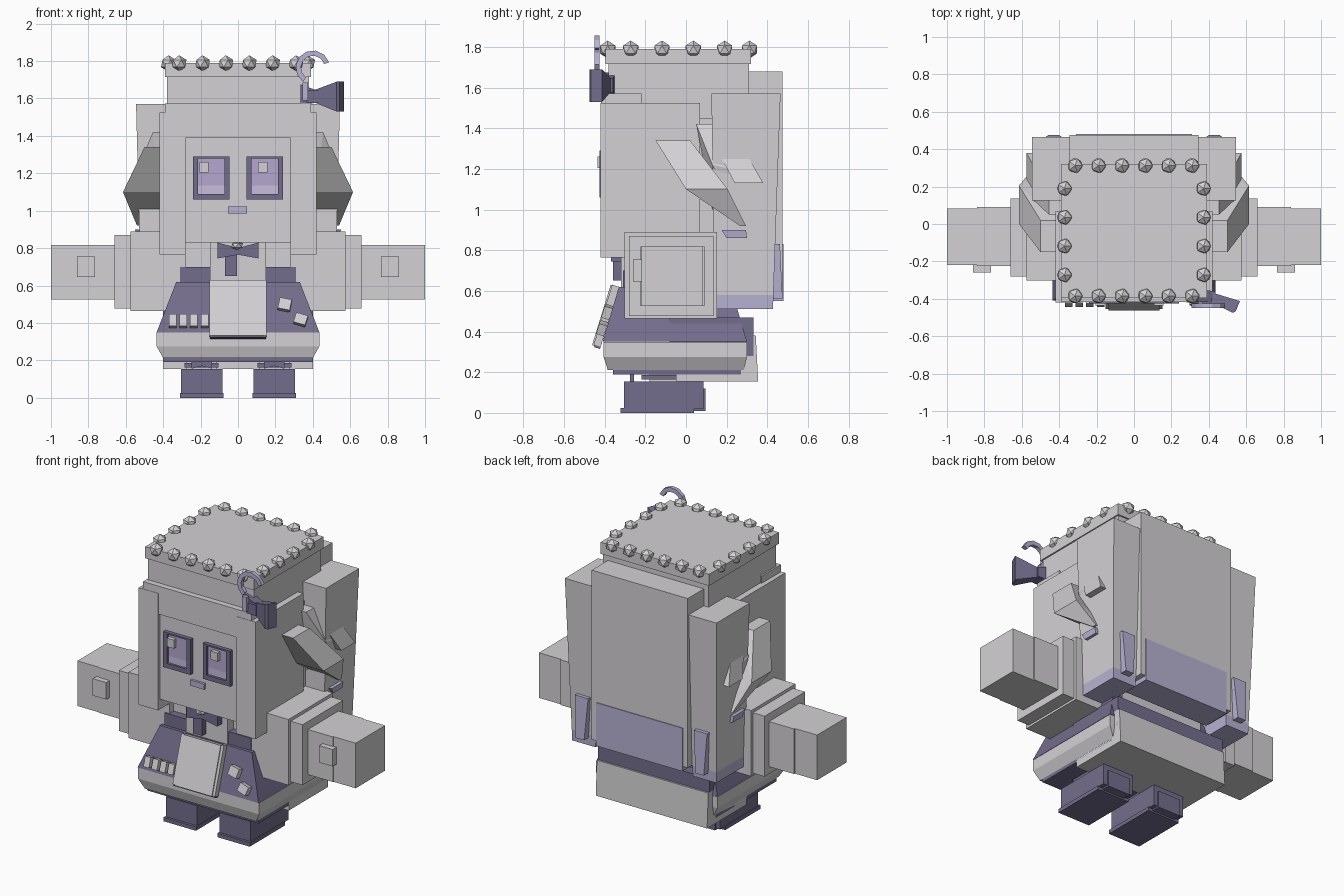
import bpy, bmesh, math
from mathutils import Matrix, Vector, Euler


def material(name, rgb):
    m = bpy.data.materials.new(name)
    m.diffuse_color = (*rgb, 1)
    return m


LIGHT = material("pale grey", (0.66, 0.64, 0.66))
DARK = material("slate purple", (0.175, 0.155, 0.265))
TIP = material("lavender grey", (0.48, 0.45, 0.66))
IRIS = material("iris lavender", (0.46, 0.39, 0.62))
GLOW = material("light lavender", (0.58, 0.52, 0.73))


def finish(name, bm, mat):
    bmesh.ops.recalc_face_normals(bm, faces=bm.faces)
    me = bpy.data.meshes.new(name)
    bm.to_mesh(me)
    bm.free()
    me.materials.append(mat)
    ob = bpy.data.objects.new(name, me)
    bpy.context.collection.objects.link(ob)
    return ob


def hull(name, pts, mat):
    bm = bmesh.new()
    for p in pts:
        bm.verts.new(p)
    bmesh.ops.convex_hull(bm, input=bm.verts)
    bmesh.ops.dissolve_limit(bm, angle_limit=0.01, verts=bm.verts, edges=bm.edges)
    return finish(name, bm, mat)


def box(name, x, y, z, mat, rot=None):
    """Box from ranges, optionally turned about its own centre."""
    c = Vector((sum(x) / 2, sum(y) / 2, sum(z) / 2))
    pts = [Vector((i, j, k)) for i in x for j in y for k in z]
    if rot:
        r = Euler(rot).to_matrix()
        pts = [r @ (p - c) + c for p in pts]
    return hull(name, pts, mat)


def frustum(name, low, high, z, mat):
    """Tapered block: low and high are (x0, x1, y0, y1)."""
    pts = [(x, y, h) for r, h in ((low, z[0]), (high, z[1]))
           for x in r[:2] for y in r[2:]]
    return hull(name, pts, mat)


SIDES = (("left", -1), ("right", 1))


def pair_box(name, x, y, z, mat):
    for label, s in SIDES:
        box(f"{name}_{label}", [s * v for v in x], y, z, mat)


def pair_hull(name, pts, mat):
    for label, s in SIDES:
        hull(f"{name}_{label}", [(s * p[0], p[1], p[2]) for p in pts], mat)


# Head, hair and face
box("head", (-0.39, 0.39), (-0.40, 0.31), (0.83, 1.45), LIGHT)
pair_box("side_hair", (0.28, 0.42), (-0.42, 0.07), (0.765, 1.525), LIGHT)
box("fringe", (-0.39, 0.39), (-0.418, -0.22), (1.39, 1.572), LIGHT)
box("back_hair", (-0.345, 0.345), (0.28, 0.475), (0.58, 1.68), LIGHT)
box("back_hair_tip", (-0.31, 0.31), (0.29, 0.48), (0.55, 0.83), TIP)
for label, s in SIDES:
    def span(a, b, c, d):
        return (s * a, s * b, c, d)
    frustum(f"hair_column_{label}", span(0.345, 0.52, 0.14, 0.43),
            span(0.345, 0.545, 0.125, 0.465), (0.58, 1.57), LIGHT)
    frustum(f"hair_column_tip_{label}", span(0.35, 0.518, 0.14, 0.428),
            span(0.346, 0.52, 0.14, 0.43), (0.51, 0.58), TIP)
    frustum(f"hair_column_plate_{label}", span(0.40, 0.46, 0.42, 0.475),
            span(0.38, 0.475, 0.42, 0.462), (0.56, 0.83), TIP)

# Locks sweeping outward and back at the sides
pair_hull("side_lock", [
    (0.40, -0.15, 1.34), (0.50, -0.15, 1.34), (0.40, 0.02, 1.34), (0.50, 0.02, 1.34),
    (0.615, 0.0, 1.10), (0.615, 0.205, 1.10), (0.42, 0.0, 1.10),
    (0.54, 0.265, 0.92), (0.54, 0.295, 0.92), (0.42, 0.265, 0.92), (0.42, 0.295, 0.92)], LIGHT)
pair_hull("rear_lock", [
    (0.38, 0.05, 1.42), (0.455, 0.05, 1.42), (0.38, 0.13, 1.42), (0.455, 0.13, 1.42),
    (0.54, 0.13, 1.22), (0.54, 0.22, 1.20), (0.50, 0.25, 0.98), (0.40, 0.13, 1.0)], LIGHT)
pair_hull("small_lock", [
    (0.53, 0.165, 1.27), (0.53, 0.30, 1.27), (0.575, 0.24, 1.13), (0.575, 0.38, 1.13),
    (0.52, 0.24, 1.13), (0.52, 0.38, 1.13)], LIGHT)
pair_hull("lock_tip", [
    (0.51, 0.175, 0.90), (0.55, 0.175, 0.90), (0.51, 0.295, 0.90), (0.55, 0.295, 0.90),
    (0.51, 0.20, 0.86), (0.545, 0.20, 0.86), (0.51, 0.30, 0.86), (0.545, 0.30, 0.86)], TIP)

# Eyes: raised rim, iris, pale lower band and highlight
for label, s in SIDES:
    cx = 0.143 * s
    for i, (a, b) in enumerate(((-0.098, -0.07), (0.07, 0.098))):
        box(f"eye_rim_upright_{label}_{i}", (cx + a, cx + b), (-0.425, -0.39), (1.06, 1.29), DARK)
    box(f"eye_rim_bottom_{label}", (cx - 0.07, cx + 0.07), (-0.425, -0.39), (1.06, 1.09), DARK)
    box(f"eye_rim_top_{label}", (cx - 0.07, cx + 0.07), (-0.425, -0.39), (1.28, 1.29), DARK)
    box(f"iris_{label}", (cx - 0.07, cx + 0.07), (-0.41, -0.39), (1.135, 1.28), IRIS)
    box(f"iris_glow_{label}", (cx - 0.07, cx + 0.07), (-0.41, -0.39), (1.09, 1.135), GLOW)
    hx = -0.182 if s < 0 else 0.133
    box(f"eye_highlight_{label}", (hx - 0.025, hx + 0.025), (-0.435, -0.40), (1.205, 1.26), LIGHT)
box("mouth", (-0.053, 0.047), (-0.415, -0.39), (0.985, 1.022), TIP)

# Cap with a beaded rim
box("cap", (-0.38, 0.38), (-0.38, 0.31), (1.44, 1.73), LIGHT)
box("cap_rim", (-0.39, 0.39), (-0.395, 0.32), (1.715, 1.79), LIGHT)
spots = [(-0.315 + 0.125 * i, y) for i in range(6) for y in (-0.385, 0.312)]
spots += [(x, 0.19 - 0.154 * i) for i in range(4) for x in (-0.372, 0.372)]
bm = bmesh.new()
for x, y in spots:
    bmesh.ops.create_icosphere(bm, subdivisions=1, radius=0.044,
                               matrix=Matrix.Translation((x, y, 1.787)))
finish("cap_beads", bm, LIGHT)


# Hair bow and the hooked ornament above it
def plate(x, y, z, w, h, yaw):
    """Upright rectangle used as one end of a wing."""
    return [(x + a * w * math.sin(yaw), y + a * w * math.cos(yaw), z + b * h)
            for a in (-1, 1) for b in (-1, 1)]


hull("hair_bow_outer", plate(0.54, -0.445, 1.61, 0.032, 0.08, 0.4) +
     plate(0.555, -0.44, 1.61, 0.03, 0.08, 0.4) + plate(0.41, -0.39, 1.612, 0.025, 0.03, 0.4), DARK)
hull("hair_bow_inner", plate(0.335, -0.38, 1.615, 0.035, 0.06, 0) +
     plate(0.43, -0.39, 1.612, 0.03, 0.028, 0), DARK)
box("hair_bow_knot", (0.365, 0.435), (-0.435, -0.36), (1.575, 1.645), DARK)
box("ornament_stem", (0.345, 0.375), (-0.45, -0.425), (1.59, 1.685), TIP)
angles = [math.radians(235 - 31 * i) for i in range(8)]
ring = [[(0.40 + r * math.cos(a), y, 1.765 + r * math.sin(a))
         for r in (0.064, 0.092) for y in (-0.45, -0.425)] for a in angles]
for i in range(7):
    hull(f"ornament_hook_{i}", ring[i] + ring[i + 1], TIP)

# Torso, collar and neck bow
box("torso", (-0.30, 0.30), (-0.26, 0.25), (0.50, 0.86), LIGHT)
box("bodice", (-0.31, 0.31), (-0.31, 0.22), (0.58, 0.70), DARK)
box("chest_panel", (-0.15, 0.15), (-0.32, -0.2), (0.60, 0.84), LIGHT)
for label, s in SIDES:
    hull(f"neck_bow_{label}", [(s * x, y, z) for y in (-0.37, -0.32)
         for x, z in ((0.0, 0.765), (0.0, 0.80), (0.11, 0.745), (0.11, 0.83))], DARK)
box("neck_bow_tail", (-0.07, -0.005), (-0.36, -0.32), (0.65, 0.79), DARK)
bm = bmesh.new()
bmesh.ops.create_icosphere(bm, subdivisions=1, radius=0.035,
                           matrix=Matrix.Translation((-0.005, -0.37, 0.815)) @ Matrix.Diagonal((1, 1, 0.7, 1)))
finish("neck_bow_bead", bm, LIGHT)

# Skirt with pale hem
frustum("skirt", (-0.435, 0.435, -0.41, 0.30), (-0.33, 0.33, -0.33, 0.22), (0.35, 0.62), DARK)
box("hem", (-0.435, 0.435), (-0.405, 0.30), (0.275, 0.348), LIGHT)
frustum("hem_taper", (-0.40, 0.40, -0.385, 0.285), (-0.435, 0.435, -0.405, 0.30), (0.212, 0.275), LIGHT)
box("underskirt", (-0.40, 0.40), (-0.36, 0.27), (0.19, 0.22), DARK)
box("back_sash", (-0.40, 0.40), (-0.08, 0.332), (0.28, 0.47), DARK)
frustum("back_panel", (-0.40, 0.40, -0.05, 0.355), (-0.40, 0.40, -0.05, 0.343), (0.155, 0.38), LIGHT)


# Apron and studs, all laid on the sloping skirt front
def on_skirt(name, x, z, w, h, depth, mat, roll=0):
    y = -0.41 + (z - 0.36) * 0.31 - depth / 2
    rot = (Matrix.Rotation(-0.30, 3, 'X') @ Matrix.Rotation(roll, 3, 'Y')).to_euler()
    box(name, (x - w / 2, x + w / 2), (y - depth / 2, y + depth / 2), (z - h / 2, z + h / 2), mat, rot)


on_skirt("apron_edge", 0, 0.47, 0.30, 0.316, 0.03, DARK)
on_skirt("apron", 0, 0.475, 0.27, 0.31, 0.043, LIGHT)
for label, s in SIDES:
    on_skirt(f"apron_border_{label}", s * 0.143, 0.478, 0.018, 0.308, 0.036, LIGHT)
for i in range(4):
    on_skirt(f"stud_{i}", -0.35 + 0.057 * i, 0.41, 0.04, 0.065, 0.04, LIGHT)
on_skirt("patch_upper", 0.25, 0.497, 0.065, 0.06, 0.04, LIGHT, 0.2)
on_skirt("patch_lower", 0.335, 0.417, 0.065, 0.055, 0.04, LIGHT, 0.3)

# Arms: sleeve, cuff, hand and thumb
pair_box("sleeve", (0.28, 0.575), (-0.303, 0.152), (0.463, 0.89), LIGHT)
pair_box("cuff", (0.575, 0.66), (-0.28, 0.135), (0.477, 0.87), LIGHT)
pair_box("palm", (0.655, 0.84), (-0.225, 0.09), (0.525, 0.818), LIGHT)
pair_box("fingers", (0.84, 1.0), (-0.22, 0.082), (0.525, 0.818), LIGHT)
pair_box("thumb", (0.765, 0.862), (-0.26, -0.215), (0.645, 0.755), LIGHT)

# Legs and laced shoes
pair_box("leg", (0.115, 0.275), (-0.18, 0.05), (0.14, 0.23), LIGHT)
pair_box("ankle_strap", (0.105, 0.285), (-0.22, 0.06), (0.163, 0.187), DARK)
pair_box("shoe", (0.082, 0.305), (-0.305, 0.085), (0.02, 0.155), DARK)
pair_box("sole", (0.077, 0.31), (-0.322, 0.04), (0.0, 0.025), DARK)
pair_box("heel", (0.11, 0.275), (0.03, 0.095), (0.01, 0.12), DARK)
for label, s in SIDES:
    for i, d in enumerate((-1, 1)):
        hull(f"lace_bow_{label}_{i}", [(s * 0.193 + d * x, y, z) for y in (-0.275, -0.255)
             for x, z in ((0, 0.17), (0, 0.19), (0.055, 0.155), (0.055, 0.21))], DARK)
